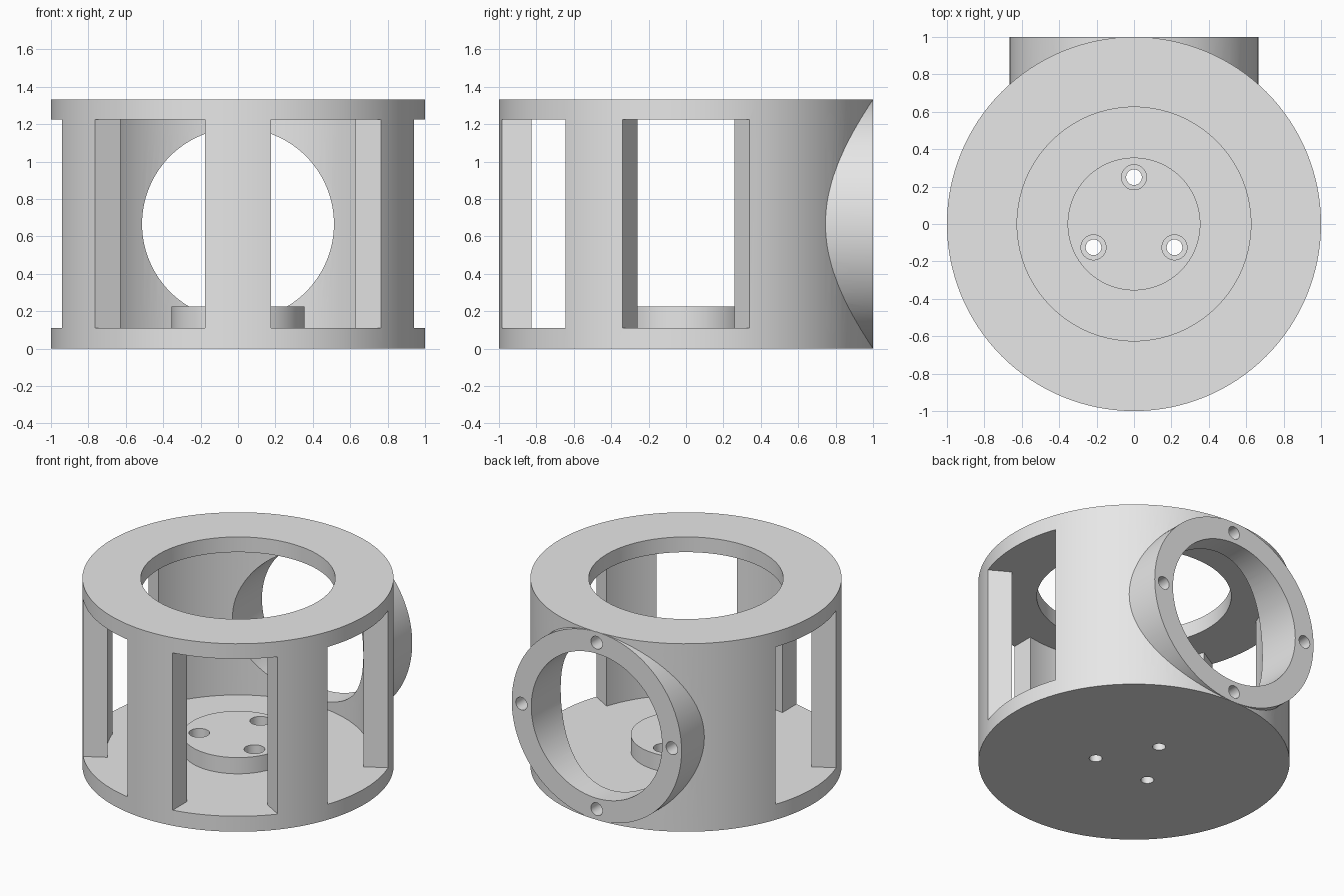
import bpy
from math import radians, sin, cos, pi

cube = bpy.data.objects.get("Cube")
if cube:
    bpy.data.objects.remove(cube, do_unlink=True)

HEIGHT, FLOOR, CEILING, MID = 1.333, 0.11, 1.225, 0.6665

grey = bpy.data.materials.new("plain grey")
grey.use_nodes = True
grey.diffuse_color = (0.8, 0.8, 0.8, 1)
grey.node_tree.nodes["Principled BSDF"].inputs["Base Color"].default_value = (0.8, 0.8, 0.8, 1)


def upright(name, radius, low, high, x=0, y=0, sides=128):
    """Cylinder along z."""
    bpy.ops.mesh.primitive_cylinder_add(vertices=sides, radius=radius, depth=high - low,
                                        location=(x, y, (low + high) / 2))
    bpy.context.object.name = name
    return bpy.context.object


def lying(name, radius, near, far, x=0, z=MID, sides=128):
    """Cylinder along y."""
    bpy.ops.mesh.primitive_cylinder_add(vertices=sides, radius=radius, depth=far - near,
                                        location=(x, (near + far) / 2, z),
                                        rotation=(pi / 2, 0, 0))
    bpy.context.object.name = name
    return bpy.context.object


def wedge(name, angle, apex, reach):
    """Sixty degree prism opening outwards, which leaves straight-sided pillars."""
    a = radians(angle)
    points = [(apex * cos(a), apex * sin(a))]
    points += [(points[0][0] + reach * cos(a + s), points[0][1] + reach * sin(a + s))
               for s in (-pi / 6, pi / 6)]
    verts = [(x, y, z) for z in (FLOOR, CEILING) for x, y in points]
    mesh = bpy.data.meshes.new(name)
    mesh.from_pydata(verts, [], [(2, 1, 0), (3, 4, 5), (0, 1, 4, 3), (1, 2, 5, 4), (2, 0, 3, 5)])
    obj = bpy.data.objects.new(name, mesh)
    bpy.context.collection.objects.link(obj)
    return obj


def combine(target, tool, operation="DIFFERENCE"):
    """Apply a boolean and discard the tool."""
    mod = target.modifiers.new(tool.name, "BOOLEAN")
    mod.operation, mod.solver, mod.object = operation, "EXACT", tool
    bpy.context.view_layer.objects.active = target
    bpy.ops.object.modifier_apply(modifier=mod.name)
    bpy.data.objects.remove(tool, do_unlink=True)


# Drum with the round port on its back
housing = upright("housing", 1, 0, HEIGHT)
combine(housing, lying("port", 0.666, 0.2, 1.001), "UNION")

# Hollow inside, top opening and port bore
combine(housing, upright("cavity", 0.845, FLOOR, CEILING))
combine(housing, upright("top_opening", 0.625, 1, 1.5))
combine(housing, lying("port_bore", 0.513, 0.45, 1.2))

# Five windows around the sides and front
for angle in (0, -60, -120, 180):
    combine(housing, wedge("window", angle, 0.354, 1.2))

# Raised mount with three counterbored holes
combine(housing, upright("mount", 0.355, 0.05, 0.225), "UNION")
for angle in (90, 210, 330):
    x, y = 0.25 * cos(radians(angle)), 0.25 * sin(radians(angle))
    combine(housing, upright("screw_hole", 0.042, -0.1, 0.4, x, y, 32))
    combine(housing, upright("counterbore", 0.067, 0.08, 0.4, x, y, 32))

# Four blind holes in the port rim
for step in range(4):
    a = step * pi / 2
    combine(housing, lying("rim_hole", 0.045, 0.8, 1.2,
                           0.59 * cos(a), MID + 0.59 * sin(a), 32))

# Finish
housing.data.materials.clear()
housing.data.materials.append(grey)
bpy.ops.object.select_all(action="DESELECT")
housing.select_set(True)
bpy.context.view_layer.objects.active = housing
bpy.ops.object.shade_smooth_by_angle(angle=radians(30))
